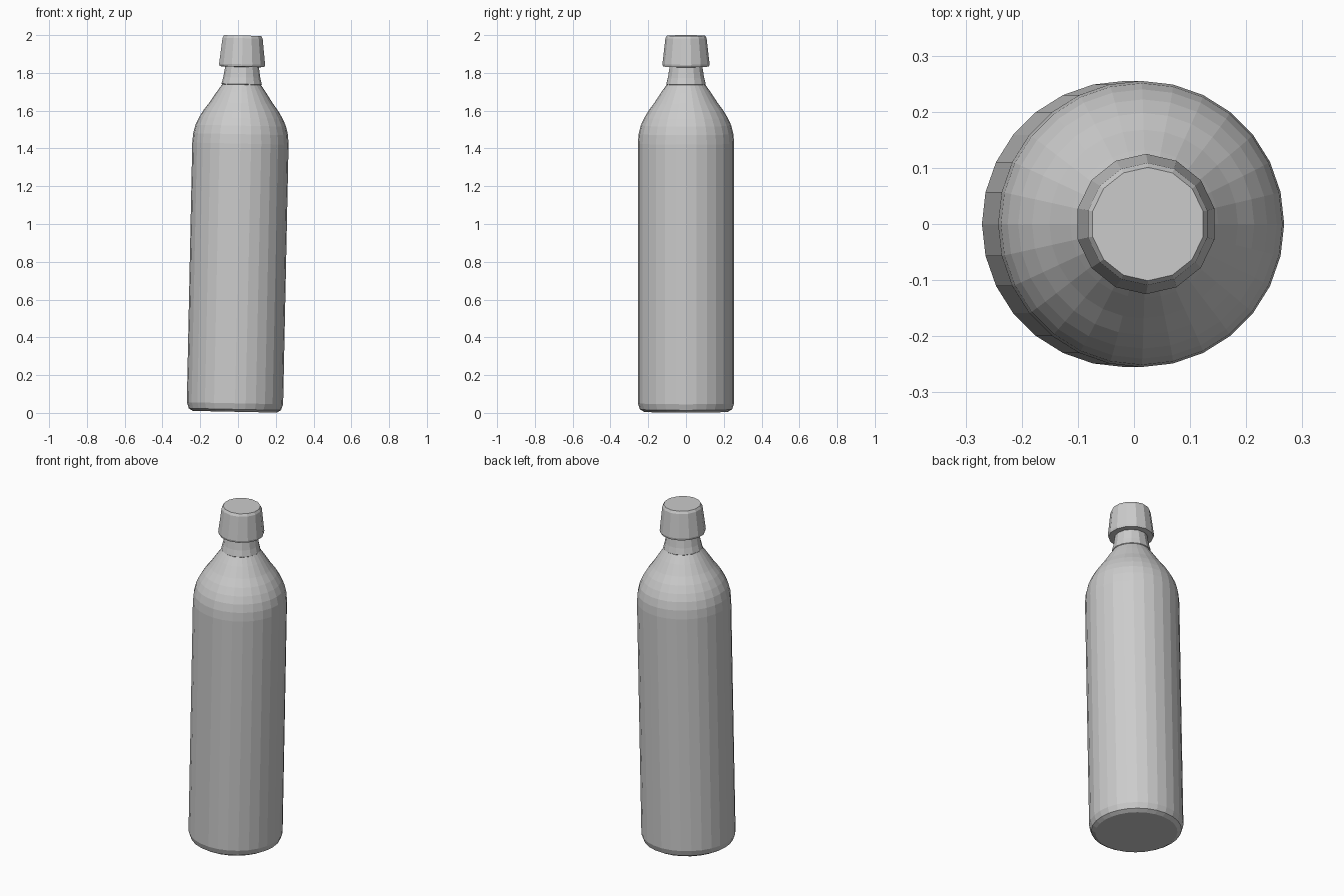
import bpy, math
from mathutils import Matrix

if "Cube" in bpy.data.objects:
    bpy.data.objects.remove(bpy.data.objects["Cube"])

# Whole bottle leans slightly towards +x
LEAN = Matrix.Translation((-0.017, 0, 0.006)) @ Matrix.Rotation(math.radians(1.2), 4, 'Y')


def lathe(name, profile, sides, phase=0.0):
    """Revolve (radius, z) points around z and close both ends."""
    verts, faces = [], []
    for r, z in profile:
        for i in range(sides):
            a = 2 * math.pi * (i + phase) / sides
            verts.append((r * math.cos(a), r * math.sin(a), z))
    for k in range(len(profile) - 1):
        for i in range(sides):
            j = (i + 1) % sides
            faces.append((k * sides + i, k * sides + j,
                          (k + 1) * sides + j, (k + 1) * sides + i))
    faces.append(tuple(reversed(range(sides))))
    top = (len(profile) - 1) * sides
    faces.append(tuple(range(top, top + sides)))
    mesh = bpy.data.meshes.new(name)
    mesh.from_pydata(verts, [], faces)
    mesh.transform(LEAN)
    mesh.update()
    obj = bpy.data.objects.new(name, mesh)
    bpy.context.collection.objects.link(obj)
    return obj


# Body with rounded foot and domed shoulder
lathe("bottle_body", [
    (0.222, 0.0), (0.244, 0.013), (0.255, 0.045), (0.255, 1.42),
    (0.251, 1.47), (0.240, 1.515), (0.222, 1.555), (0.198, 1.595),
    (0.168, 1.635), (0.132, 1.69), (0.097, 1.74)], 28)

# Tapered neck, slightly proud of the shoulder
lathe("neck", [(0.096, 1.725), (0.107, 1.735), (0.098, 1.77), (0.087, 1.84)], 14)

# Tapered stopper cap with bevelled rims
lathe("cap", [(0.100, 1.826), (0.122, 1.828), (0.125, 1.84),
              (0.109, 1.978), (0.101, 1.992)], 14, 0.5)
